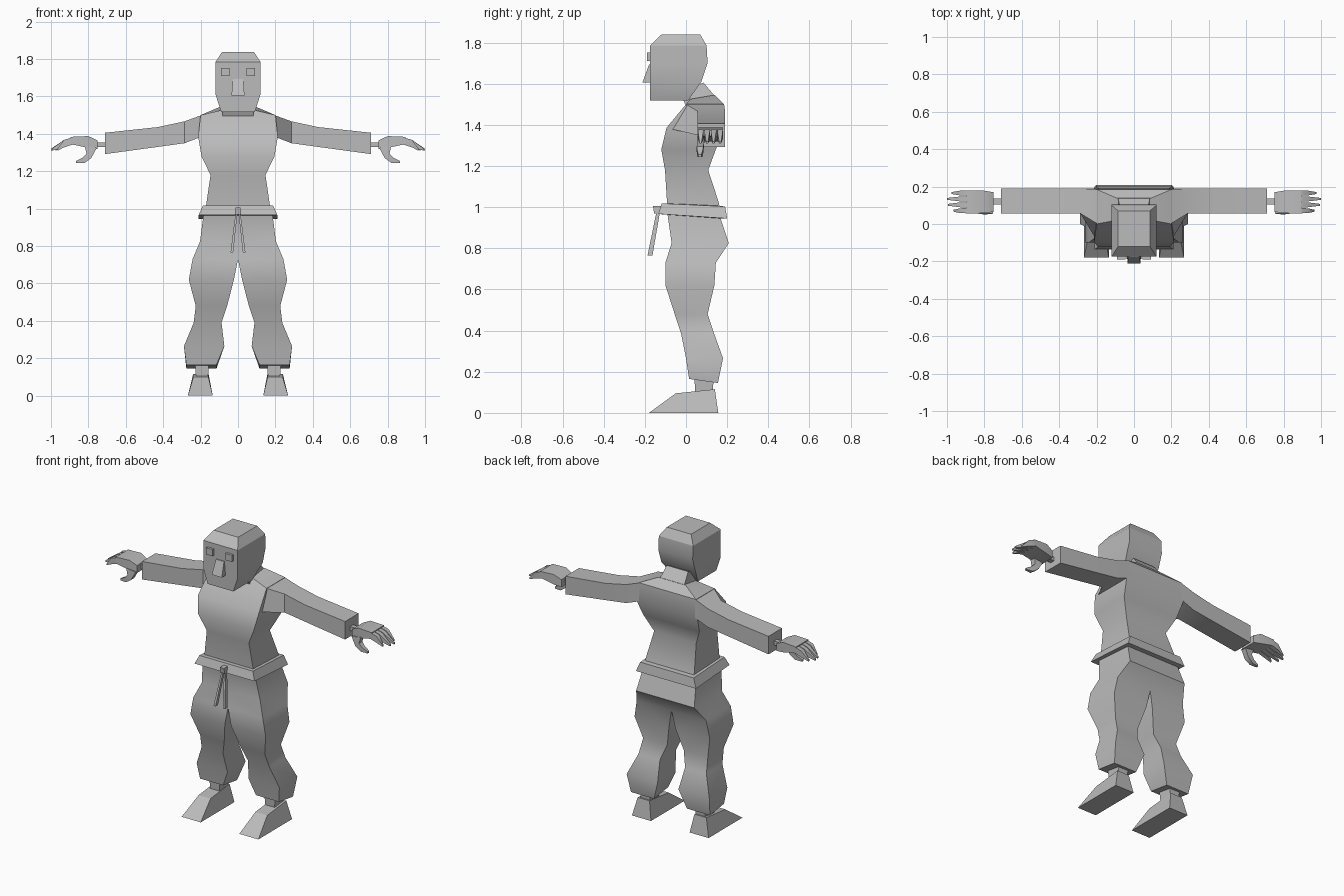
import bpy, bmesh
from mathutils import Vector

grey = bpy.data.materials.new("plain grey")
grey.diffuse_color = (0.5, 0.5, 0.5, 1)


def level(z, x0, x1, y0, y1, dz=0):
    """Four-cornered section across the body; the back edge is raised by dz."""
    return [(x0, y0, z), (x1, y0, z), (x1, y1, z + dz), (x0, y1, z + dz)]


def mid(z, hw, y0, y1, dz=0):
    return level(z, -hw, hw, y0, y1, dz)


def across(x, y0, y1, z0, z1):
    """Four-cornered section across an arm or finger."""
    return [(x, y0, z0), (x, y1, z0), (x, y1, z1), (x, y0, z1)]


def loft(name, sections, side=1, angle=40):
    """Skin a row of four-cornered sections and cap both ends."""
    bm = bmesh.new()
    rings = [[bm.verts.new((side * x, y, z)) for x, y, z in s] for s in sections]
    for a, b in zip(rings, rings[1:]):
        for i in range(4):
            j = (i + 1) % 4
            bm.faces.new((a[i], a[j], b[j], b[i]))
    bm.faces.new(rings[0])
    bm.faces.new(rings[-1])
    bmesh.ops.recalc_face_normals(bm, faces=bm.faces)
    me = bpy.data.meshes.new(name)
    bm.to_mesh(me)
    bm.free()
    ob = bpy.data.objects.new(name, me)
    bpy.context.collection.objects.link(ob)
    me.materials.append(grey)
    bpy.ops.object.select_all(action='DESELECT')
    ob.select_set(True)
    bpy.context.view_layer.objects.active = ob
    bpy.ops.object.shade_smooth_by_angle(angle=angle * 3.14159 / 180)
    return ob


# Shirt body, from waist to collar
loft("shirt", [mid(0.96, 0.165, -0.09, 0.17), mid(1.02, 0.17, -0.092, 0.16),
               mid(1.18, 0.147, -0.102, 0.108), mid(1.28, 0.195, -0.12, 0.145),
               mid(1.385, 0.213, -0.095, 0.19), mid(1.5, 0.2, 0.0, 0.185),
               mid(1.525, 0.095, 0.02, 0.14, 0.02)])

# Neck and head
loft("neck", [mid(1.49, 0.085, 0.0, 0.14, 0.05), mid(1.56, 0.075, -0.03, 0.085, 0.045)])
loft("head", [mid(1.518, 0.09, -0.175, 0.01), mid(1.61, 0.12, -0.175, 0.075),
              mid(1.70, 0.12, -0.175, 0.105), mid(1.785, 0.12, -0.175, 0.1),
              mid(1.838, 0.085, -0.12, 0.07)], angle=25)
loft("nose", [mid(1.605, 0.035, -0.212, -0.17), mid(1.692, 0.028, -0.18, -0.17)], angle=20)

# Waistband, knot
loft("waistband", [mid(0.965, 0.19, -0.115, 0.17, -0.02), mid(0.967, 0.21, -0.135, 0.2, -0.022),
                   mid(1.018, 0.187, -0.118, 0.19, -0.015), mid(1.018, 0.16, -0.085, 0.15, -0.01)],
     angle=20)
loft("knot", [mid(0.97, 0.016, -0.155, -0.115), mid(1.005, 0.014, -0.16, -0.115)], angle=20)

for side, tag in ((1, "left"), (-1, "right")):
    # Face and drawstring
    loft(tag + "_eye", [level(1.71, 0.045, 0.09, -0.19, -0.17),
                        level(1.752, 0.045, 0.09, -0.19, -0.17)], side, 20)
    loft(tag + "_drawstring", [level(0.985, 0.002, 0.012, -0.142, -0.125),
                               level(0.765, 0.026, 0.04, -0.187, -0.163)], side, 20)

    # Sleeve, its root following the slope of the chest
    root = [(0.195, -0.095, 1.385), (0.195, 0.19, 1.385), (0.195, 0.185, 1.5), (0.195, 0.0, 1.5)]
    loft(tag + "_sleeve", [root, across(0.285, 0.055, 0.19, 1.35, 1.467),
                           across(0.43, 0.055, 0.19, 1.33, 1.436),
                           across(0.71, 0.055, 0.19, 1.292, 1.406)], side)

    # Wrist, palm, thumb and fingers
    loft(tag + "_wrist", [across(0.70, 0.105, 0.135, 1.33, 1.355),
                          across(0.77, 0.105, 0.135, 1.33, 1.355)], side)
    loft(tag + "_palm", [across(0.752, 0.065, 0.17, 1.318, 1.365),
                         across(0.80, 0.058, 0.178, 1.325, 1.388),
                         across(0.895, 0.056, 0.18, 1.345, 1.384)], side)
    loft(tag + "_thumb", [[(0.755, 0.055, 1.325), (0.755, 0.09, 1.325),
                           (0.82, 0.09, 1.335), (0.82, 0.055, 1.335)],
                          [(0.785, 0.052, 1.27), (0.785, 0.085, 1.27),
                           (0.81, 0.085, 1.295), (0.81, 0.052, 1.295)],
                          [(0.82, 0.055, 1.245), (0.82, 0.08, 1.245),
                           (0.832, 0.08, 1.272), (0.832, 0.055, 1.272)],
                          [(0.865, 0.06, 1.243), (0.865, 0.075, 1.243),
                           (0.865, 0.075, 1.255), (0.865, 0.06, 1.255)]], side)
    for i, tip in enumerate((0.965, 0.995, 1.0, 0.975)):
        y = 0.071 + i * 0.0315
        loft(f"{tag}_finger_{i + 1}", [across(0.875, y - 0.014, y + 0.014, 1.345, 1.384),
                                       across(0.93, y - 0.013, y + 0.013, 1.328, 1.368),
                                       across(tip, y - 0.005, y + 0.005, 1.31, 1.32)], side)

    # Baggy trouser leg
    loft(tag + "_trouser_leg", [level(0.965, 0, 0.185, -0.09, 0.165, -0.01),
                                level(0.825, 0, 0.203, -0.07, 0.208),
                                level(0.73, 0, 0.243, -0.1, 0.145),
                                level(0.62, 0.022, 0.263, -0.1, 0.138),
                                level(0.48, 0.058, 0.226, -0.055, 0.105),
                                level(0.39, 0.088, 0.237, -0.025, 0.135),
                                level(0.265, 0.073, 0.289, 0.0, 0.18),
                                level(0.165, 0.115, 0.276, 0.015, 0.155, -0.02)], side)

    # Ankle and wedge-shaped foot
    loft(tag + "_ankle", [level(0.1, 0.16, 0.225, 0.045, 0.13),
                          level(0.18, 0.155, 0.23, 0.04, 0.135)], side)
    loft(tag + "_foot", [level(0.0, 0.135, 0.268, -0.18, 0.157),
                         level(0.095, 0.157, 0.24, -0.05, 0.14, 0.02)], side, 20)
